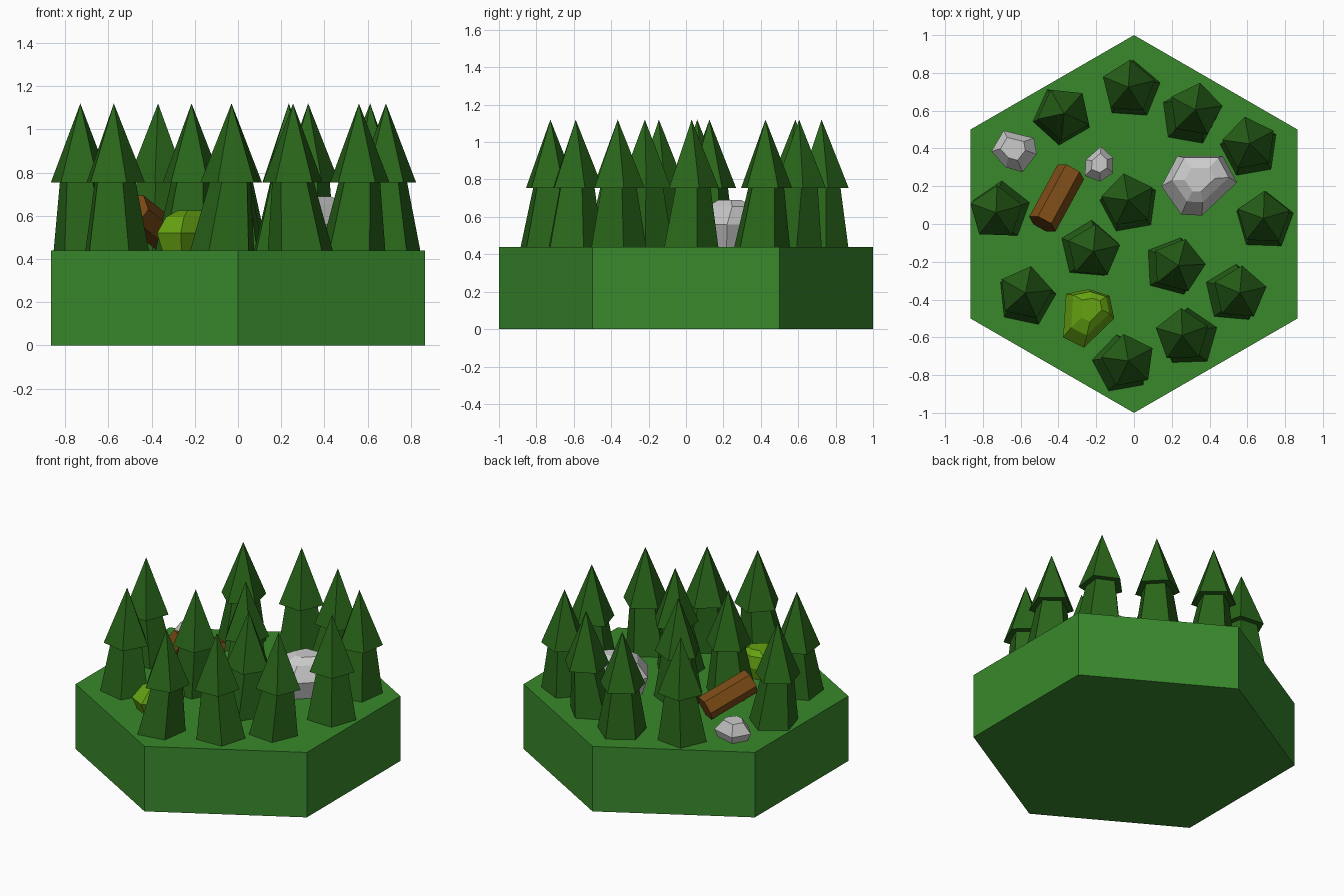
import bpy, bmesh, math
from mathutils import Vector

if "Cube" in bpy.data.objects:
    bpy.data.objects.remove(bpy.data.objects["Cube"])

GROUND = 0.44


def material(name, rgb):
    m = bpy.data.materials.new(name)
    m.diffuse_color = (*rgb, 1)
    m.use_nodes = True
    m.node_tree.nodes["Principled BSDF"].inputs["Base Color"].default_value = m.diffuse_color
    return m


GRASS = material("grass_green", (0.04, 0.25, 0.025))
PINE = material("pine_green", (0.022, 0.13, 0.01))
BARK = material("bark_brown", (0.2, 0.07, 0.008))
LEAF = material("leaf_green", (0.13, 0.36, 0.006))


def finish(bm, name, mat=None):
    bmesh.ops.recalc_face_normals(bm, faces=bm.faces)
    me = bpy.data.meshes.new(name)
    bm.to_mesh(me)
    bm.free()
    ob = bpy.data.objects.new(name, me)
    bpy.context.collection.objects.link(ob)
    if mat:
        me.materials.append(mat)
    return ob


def ring(bm, centre, radius, sides, angle):
    return [bm.verts.new((centre[0] + radius * math.cos(angle + math.tau * i / sides),
                          centre[1] + radius * math.sin(angle + math.tau * i / sides),
                          centre[2])) for i in range(sides)]


def frustum(bm, c0, r0, c1, r1, sides, angle):
    """Closed prism between two rings; r1 = 0 makes a point."""
    a = ring(bm, c0, r0, sides, angle)
    bm.faces.new(a[::-1])
    b = ring(bm, c1, r1, sides, angle) if r1 else [bm.verts.new(c1)]
    if r1:
        bm.faces.new(b)
    for i in range(sides):
        j = (i + 1) % sides
        bm.faces.new((a[i], a[j], b[j], b[i]) if r1 else (a[i], a[j], b[0]))


def tree(name, foot, tip, angle):
    bm = bmesh.new()
    angle = math.radians(angle)
    # tapered lower tier, then pointed crown centred under the tip
    frustum(bm, (*foot, GROUND), 0.158, (*tip, 0.765), 0.1, 5, angle)
    frustum(bm, (*tip, 0.755), 0.145, (*tip, 1.12), 0, 5, angle)
    finish(bm, name, PINE)


def boulder(name, outline, layers, mat=None):
    """Faceted lump: hull of an outline repeated as (z, scale, dx, dy) layers."""
    bm = bmesh.new()
    c = sum((Vector(p) for p in outline), Vector((0, 0))) / len(outline)
    for z, s, dx, dy in layers:
        for p in outline:
            q = c + (Vector(p) - c) * s
            bm.verts.new((q.x + dx, q.y + dy, z))
    res = bmesh.ops.convex_hull(bm, input=bm.verts)
    inner = [v for v in res["geom_interior"] if isinstance(v, bmesh.types.BMVert)]
    bmesh.ops.delete(bm, geom=inner, context='VERTS')
    bmesh.ops.dissolve_limit(bm, angle_limit=math.radians(3), verts=bm.verts, edges=bm.edges)
    finish(bm, name, mat)


# hexagonal tile
bm = bmesh.new()
frustum(bm, (0, 0, 0), 1, (0, 0, GROUND), 1, 6, math.pi / 2)
finish(bm, "hex_base", GRASS)

# pines: foot x, y, tip x, y, rotation
PINES = [
    (-0.015, 0.71, -0.03, 0.725, 86), (-0.38, 0.575, -0.37, 0.585, 120),
    (0.295, 0.57, 0.325, 0.605, 80), (0.612, 0.40, 0.612, 0.425, 100),
    (0.692, 0.015, 0.685, 0.03, 88), (-0.025, 0.105, -0.03, 0.125, 100),
    (-0.237, -0.137, -0.215, -0.145, 85), (0.208, -0.225, 0.235, -0.22, 75),
    (0.528, -0.37, 0.56, -0.365, 85), (0.29, -0.602, 0.255, -0.59, 92),
    (-0.065, -0.742, -0.03, -0.725, 100), (-0.57, -0.387, -0.575, -0.365, 78),
    (-0.705, 0.07, -0.73, 0.06, 88),
]
for n, (fx, fy, tx, ty, a) in enumerate(PINES, 1):
    tree(f"pine_{n}", (fx, fy), (tx, ty), a)

# rocks
boulder("large_rock",
        [(0.23, 0.36), (0.47, 0.36), (0.545, 0.22), (0.36, 0.045), (0.25, 0.05), (0.145, 0.2)],
        [(0.41, 0.72, 0, 0), (0.56, 1, 0, 0), (0.655, 0.75, 0.01, 0.03), (0.69, 0.4, 0.01, 0.03)])
boulder("medium_rock",
        [(-0.69, 0.495), (-0.53, 0.455), (-0.515, 0.37), (-0.59, 0.275), (-0.68, 0.3), (-0.755, 0.385)],
        [(0.42, 0.75, 0, 0), (0.49, 1, 0, 0), (0.56, 0.55, -0.01, 0.015)])
boulder("small_rock",
        [(-0.175, 0.41), (-0.11, 0.35), (-0.11, 0.27), (-0.18, 0.225), (-0.26, 0.255), (-0.255, 0.34)],
        [(0.42, 0.75, 0, 0), (0.48, 1, 0, 0), (0.54, 0.55, 0, 0.01)])

# bush
boulder("bush",
        [(-0.36, -0.37), (-0.24, -0.345), (-0.13, -0.38), (-0.105, -0.5), (-0.265, -0.655), (-0.375, -0.6)],
        [(0.41, 0.75, 0, 0), (0.52, 1, 0, 0), (0.595, 0.75, 0.01, 0.02), (0.625, 0.4, 0.02, 0.03)], LEAF)

# fallen log, one end raised
low, high = Vector((-0.335, 0.275, 0.51)), Vector((-0.485, 0.0, 0.63))
axis = high - low
bm = bmesh.new()
frustum(bm, (0, 0, -axis.length / 2), 0.08, (0, 0, axis.length / 2), 0.08, 6, 0)
log = finish(bm, "fallen_log", BARK)
log.location = (low + high) / 2
log.rotation_euler = axis.to_track_quat('Z', 'Y').to_euler()
